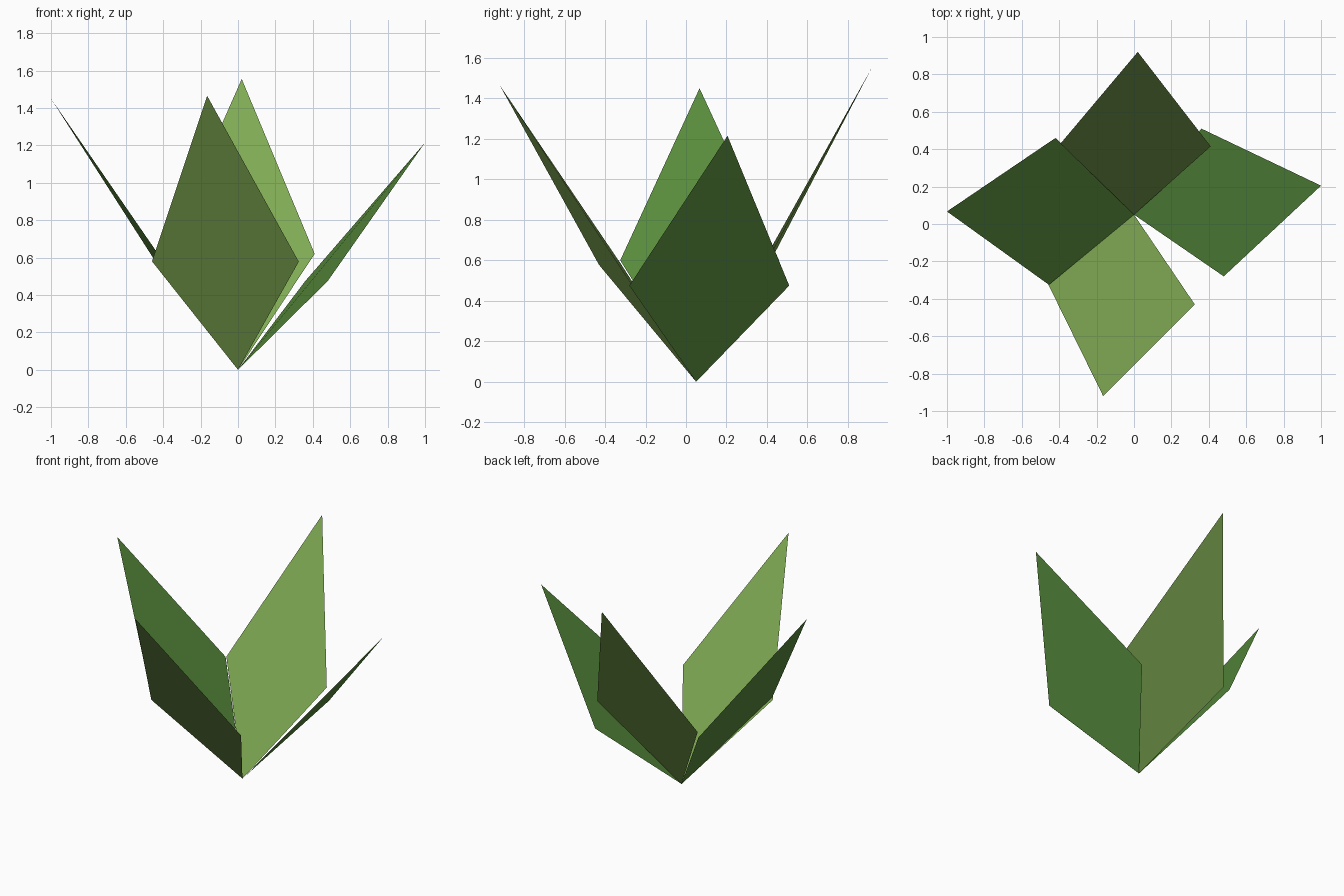
import bpy

if "Cube" in bpy.data.objects:
    bpy.data.objects.remove(bpy.data.objects["Cube"])


def material(name, color):
    m = bpy.data.materials.new(name)
    m.diffuse_color = (*color, 1)
    m.use_nodes = True
    m.node_tree.nodes["Principled BSDF"].inputs["Base Color"].default_value = m.diffuse_color
    return m


YELLOW_GREEN = material("yellow_green", (0.216, 0.402, 0.087))
DEEP_GREEN = material("deep_green", (0.098, 0.262, 0.045))
ROOT = (0, 0.05, 0)


def leaf(name, side_a, tip, side_b, mat):
    """Single flat kite-shaped blade growing from the shared root, facing inward."""
    mesh = bpy.data.meshes.new(name)
    mesh.from_pydata([ROOT, side_a, tip, side_b], [], [(0, 1, 2, 3)])
    mesh.materials.append(mat)
    obj = bpy.data.objects.new(name, mesh)
    bpy.context.collection.objects.link(obj)


# Four blades, each counter-clockwise seen from above
leaf("front_leaf", (-0.46, -0.32, 0.58), (-0.165, -0.92, 1.465), (0.325, -0.43, 0.578), YELLOW_GREEN)
leaf("right_leaf", (0.48, -0.28, 0.475), (1.0, 0.205, 1.215), (0.36, 0.51, 0.475), DEEP_GREEN)
leaf("back_leaf", (0.41, 0.415, 0.62), (0.02, 0.92, 1.555), (-0.393, 0.43, 0.62), YELLOW_GREEN)
leaf("left_leaf", (-0.42, 0.46, 0.60), (-1.0, 0.067, 1.45), (-0.455, -0.325, 0.60), DEEP_GREEN)
